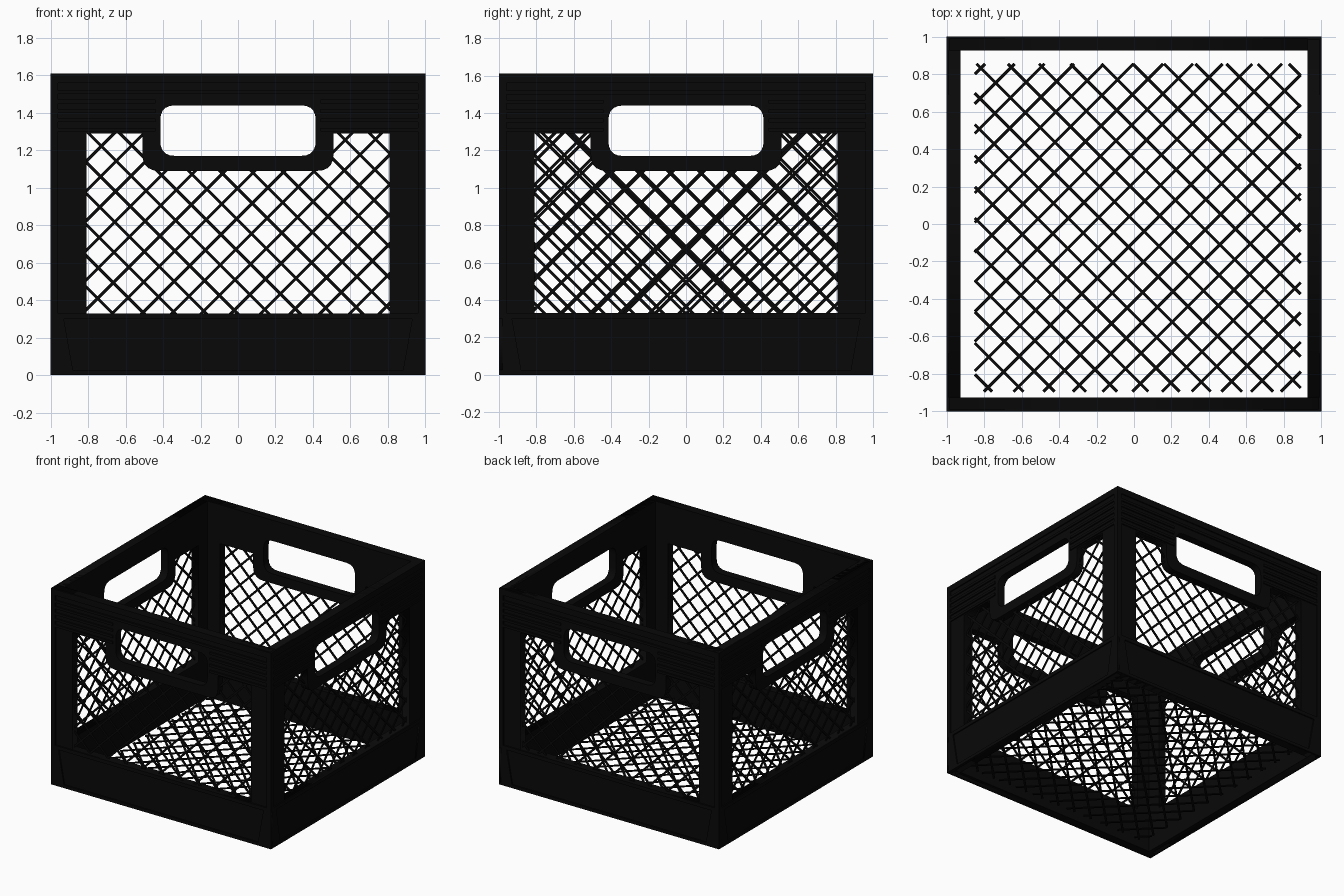
import bpy, bmesh, math
from mathutils import Matrix, Vector

if "Cube" in bpy.data.objects:
    bpy.data.objects.remove(bpy.data.objects["Cube"])

# One black plastic for the whole crate
BLACK = (0.0025, 0.0025, 0.0025, 1)
plastic = bpy.data.materials.new("black_plastic")
plastic.use_nodes = True
plastic.diffuse_color = BLACK
bsdf = next(n for n in plastic.node_tree.nodes if n.type == "BSDF_PRINCIPLED")
bsdf.inputs["Base Color"].default_value = BLACK

HEIGHT = 1.61
SKIN = 0.99                # outer face of the walls; ribs reach 1.0
INNER = 0.925              # inner face of the walls
PITCHES = (0.1585, 0.1667) # lattice spacing of rising and falling bars
BAR_WIDTH, BAR_DEPTH = 0.016, 0.008


def add_object(name, mesh, matrix):
    mesh.materials.clear()
    mesh.materials.append(plastic)
    obj = bpy.data.objects.new(name, mesh)
    obj.matrix_world = matrix
    bpy.context.collection.objects.link(obj)


def rounded(corners):
    """Outline from (u, v, radius) corners, rounding where radius > 0."""
    out = []
    for i, (u, v, r) in enumerate(corners):
        p = Vector((u, v))
        if not r:
            out.append(p)
            continue
        a = p + (Vector(corners[i - 1][:2]) - p).normalized() * r
        b = p + (Vector(corners[(i + 1) % len(corners)][:2]) - p).normalized() * r
        for k in range(6):
            t = k / 5
            out.append(a * (1 - t) ** 2 + p * 2 * t * (1 - t) + b * t ** 2)
    return out


def rect(half, low, high, r=0):
    return rounded([(-half, low, r), (half, low, r), (half, high, r), (-half, high, r)])


def plate(name, outlines, outer, inner, matrix):
    """Flat plate with holes, standing upright between two depths."""
    curve = bpy.data.curves.new(name, "CURVE")
    curve.dimensions = "2D"
    curve.fill_mode = "BOTH"
    curve.extrude = (outer - inner) / 2
    for outline in outlines:
        spline = curve.splines.new("POLY")
        spline.points.add(len(outline) - 1)
        for point, co in zip(spline.points, outline):
            point.co = (co.x, co.y, 0, 1)
        spline.use_cyclic_u = True
    helper = bpy.data.objects.new(name + "_outline", curve)
    bpy.context.collection.objects.link(helper)
    bpy.context.view_layer.update()
    graph = bpy.context.evaluated_depsgraph_get()
    mesh = bpy.data.meshes.new_from_object(helper.evaluated_get(graph))
    bpy.data.objects.remove(helper)
    upright = Matrix.Translation((0, -(outer + inner) / 2, 0)) @ Matrix.Rotation(math.pi / 2, 4, "X")
    add_object(name, mesh, matrix @ upright)


def boxes(name, spans, matrix):
    """Joined boxes, each given as (x0, x1, y0, y1, z0, z1)."""
    bm = bmesh.new()
    for x0, x1, y0, y1, z0, z1 in spans:
        place = Matrix.Translation(((x0 + x1) / 2, (y0 + y1) / 2, (z0 + z1) / 2))
        bmesh.ops.create_cube(bm, size=1, matrix=place @ Matrix.Diagonal((x1 - x0, y1 - y0, z1 - z0, 1)))
    mesh = bpy.data.meshes.new(name)
    bm.to_mesh(mesh)
    bm.free()
    add_object(name, mesh, matrix)


def clip(p, d, box):
    """Interval of the line p + t*d inside a rectangle."""
    lo, hi = -9, 9
    for axis in range(2):
        ends = sorted((edge - p[axis]) / d[axis] for edge in box[axis])
        lo, hi = max(lo, ends[0]), min(hi, ends[1])
    return lo, hi


def lattice(name, area, blocked, phases, flip, matrix):
    """Crossed diagonal bars in the XY plane, kept out of the blocked area."""
    bm = bmesh.new()
    for side, phase, pitch in zip((1, -1), phases, PITCHES):
        d = Vector((1, side)).normalized()
        for k in range(-20, 21):
            p = Vector((0, k * pitch + phase))
            lo, hi = clip(p, d, area)
            pieces = [(lo, hi)]
            if blocked:
                b0, b1 = clip(p, d, blocked)
                if b1 > b0:
                    pieces = [(lo, min(hi, b0)), (max(lo, b1), hi)]
            for a, b in pieces:
                if b - a < 0.03:
                    continue
                mid = p + d * (a + b) / 2
                turned = Matrix.Rotation(flip * side * math.pi / 4, 4, "Z")
                place = Matrix.Translation((flip * mid.x, mid.y, 0)) @ turned
                size = Matrix.Diagonal((b - a, BAR_WIDTH, BAR_DEPTH, 1))
                bmesh.ops.create_cube(bm, size=1, matrix=place @ size)
    mesh = bpy.data.meshes.new(name)
    bm.to_mesh(mesh)
    bm.free()
    add_object(name, mesh, matrix)


# Outlines shared by the four walls
grip_hole = rect(0.415, 1.17, 1.44, 0.08)
window = rounded([
    (-0.81, 0.33, 0), (0.81, 0.33, 0), (0.81, 1.29, 0), (0.51, 1.29, 0),
    (0.51, 1.09, 0.09), (-0.51, 1.09, 0.09), (-0.51, 1.29, 0), (-0.81, 1.29, 0)])

for i, side in enumerate(("front", "left", "back", "right")):
    turn = Matrix.Rotation(i * math.pi / 2, 4, "Z")
    plate(side + "_wall", [rect(0.985, 0, HEIGHT), window, grip_hole], SKIN, INNER, turn)

    # Rims: top edge, foot lip and the ledge over the lower band
    boxes(side + "_rims", [
        (-1, 1, -1, -INNER, 1.56, HEIGHT),
        (-1, 1, -1, -INNER, 0, 0.025),
        (-1, 1, -1, -SKIN, 0.3, 0.33)], turn)

    # Horizontal ribs around the upper band, broken by the grip
    ribs = [(-1, 1, -1, -SKIN, 1.5, 1.52)]
    for z in (1.3, 1.35, 1.4, 1.45):
        ribs += [(-1, -0.44, -1, -SKIN, z, z + 0.02), (0.44, 1, -1, -SKIN, z, z + 0.02)]
    boxes(side + "_upper_ribs", ribs, turn)

    # Slanted gussets at the ends of the lower band
    for end, s in (("a", -1), ("b", 1)):
        gusset = [Vector((s * u, v)) for u, v in ((1, 0.02), (0.88, 0.02), (0.93, 0.3), (1, 0.3))]
        plate(side + "_gusset_" + end, [gusset], 1.0, 0.98, turn)

    # Corner post edges
    boxes(side + "_post_edges", [
        (-1, -0.97, -1, -0.96, 0, HEIGHT), (0.97, 1, -1, -0.96, 0, HEIGHT)], turn)

    # Diagonal mesh filling the window; the back repeats the front
    upright = Matrix.Translation((0, -0.96, 0)) @ Matrix.Rotation(math.pi / 2, 4, "X")
    lattice(side + "_mesh", ((-0.83, 0.83), (0.31, 1.31)), ((-0.45, 0.45), (1.13, 1.9)),
            (1.0, 1.16), -1 if side == "back" else 1, turn @ upright)

# Floor mesh
lattice("floor_mesh", ((-0.85, 0.89), (-0.895, 0.855)), None, (0.065, 0.015), 1,
        Matrix.Translation((0, 0, 0.05)))
